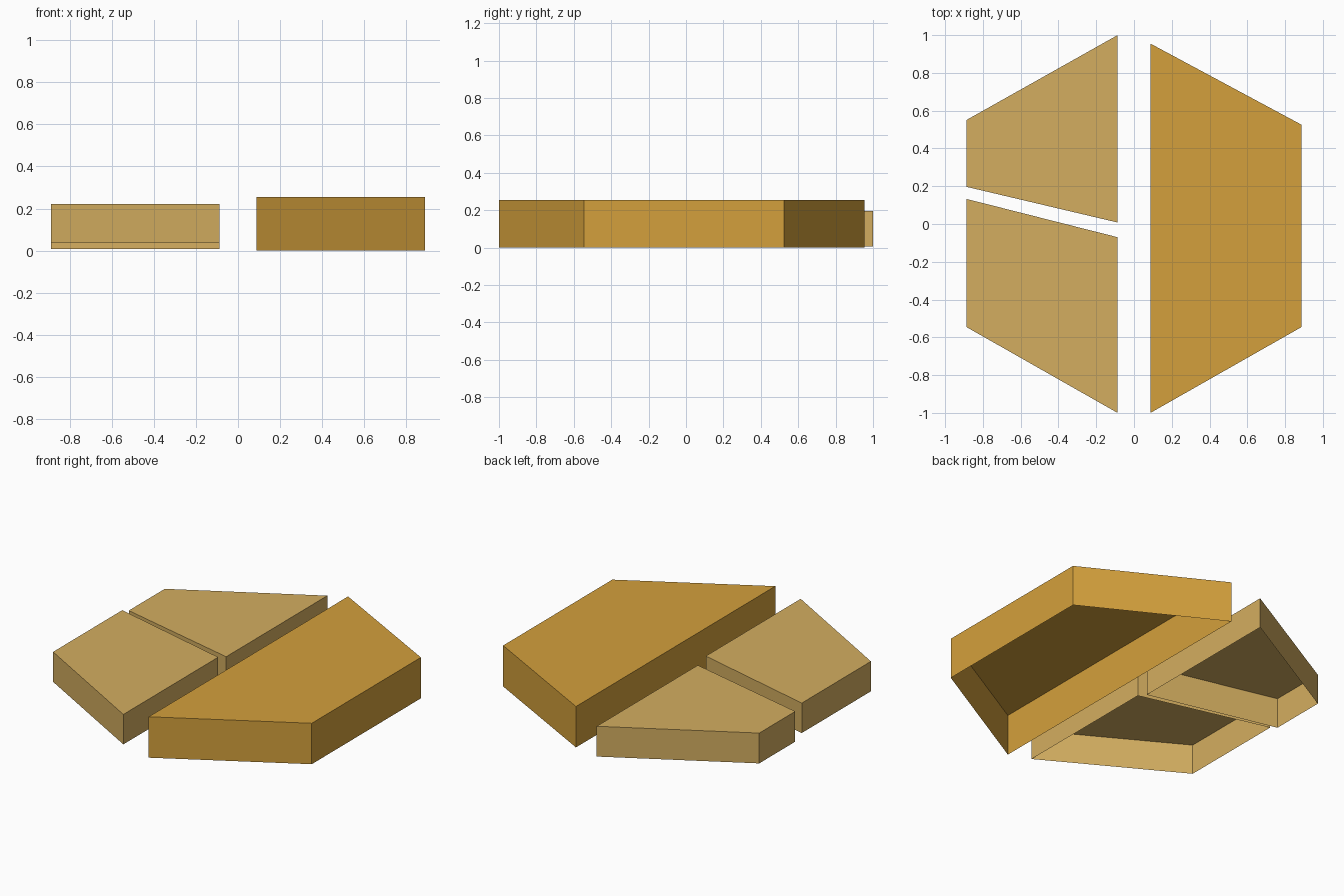
import bpy, bmesh

if "Cube" in bpy.data.objects:
    bpy.data.objects.remove(bpy.data.objects["Cube"])


def material(name, color):
    m = bpy.data.materials.new(name)
    m.diffuse_color = (*color, 1.0)
    m.use_nodes = True
    m.node_tree.nodes["Principled BSDF"].inputs["Base Color"].default_value = m.diffuse_color
    return m


amber = material("amber", (0.658, 0.352, 0.045))
tan = material("pale_tan", (0.658, 0.423, 0.117))


def shell(name, outline, z0, z1, mat):
    """Hollow slab with a flat top, thin side walls and an open underside.
    The outline runs counter-clockwise seen from above."""
    bm = bmesh.new()
    low = [bm.verts.new((x, y, z0)) for x, y in outline]
    high = [bm.verts.new((x, y, z1)) for x, y in outline]
    bm.faces.new(high)
    n = len(outline)
    for i in range(n):
        j = (i + 1) % n
        bm.faces.new((low[i], low[j], high[j], high[i]))
    mesh = bpy.data.meshes.new(name)
    bm.to_mesh(mesh)
    bm.free()
    mesh.materials.append(mat)
    obj = bpy.data.objects.new(name, mesh)
    bpy.context.collection.objects.link(obj)
    return obj


IN, OUT = 0.087, 0.888  # inner and outer x of both halves

# Large right half
shell("right_slab", [(IN, -1.0), (OUT, -0.545), (OUT, 0.525), (IN, 0.955)],
      0.0, 0.254, amber)

# Left half, split into two pieces by a slanted gap
shell("left_back_slab", [(-IN, 0.008), (-IN, 1.0), (-OUT, 0.55), (-OUT, 0.197)],
      0.007, 0.195, tan)
shell("left_front_slab", [(-IN, -1.0), (-IN, -0.07), (-OUT, 0.133), (-OUT, -0.545)],
      0.036, 0.222, tan)
